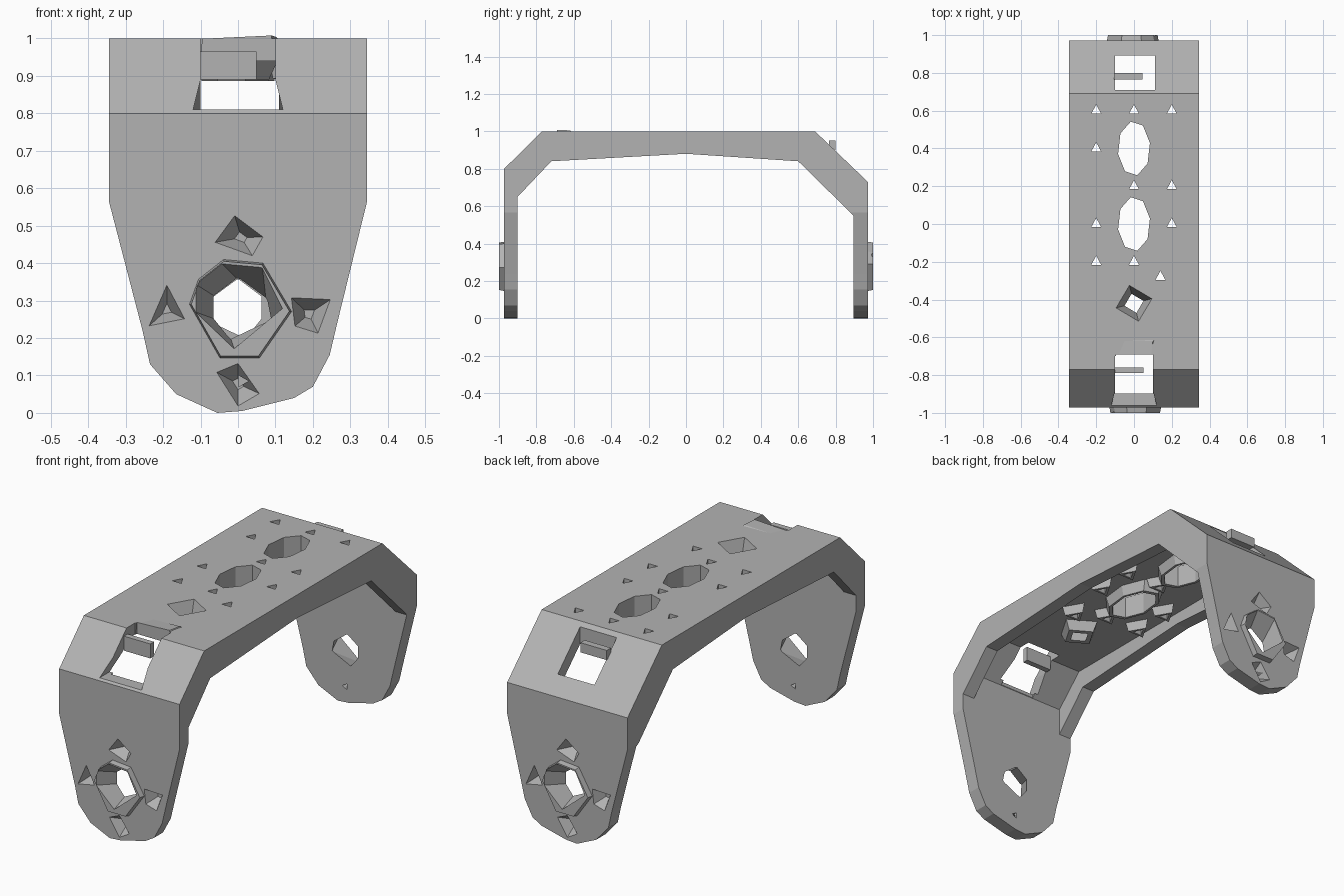
import bpy, math
from mathutils import Vector

cube = bpy.data.objects.get("Cube")
if cube:
    bpy.data.objects.remove(cube, do_unlink=True)

grey = bpy.data.materials.new("mid grey")
grey.use_nodes = True
COLOUR = (0.45, 0.45, 0.45, 1)
grey.diffuse_color = COLOUR
grey.node_tree.nodes["Principled BSDF"].inputs["Base Color"].default_value = COLOUR


def loft(name, ring_a, ring_b):
    """Closed solid between two rings with the same number of points."""
    n = len(ring_a)
    faces = [tuple(range(n))[::-1], tuple(range(n, 2 * n))]
    faces += [(i, (i + 1) % n, n + (i + 1) % n, n + i) for i in range(n)]
    mesh = bpy.data.meshes.new(name)
    mesh.from_pydata(list(ring_a) + list(ring_b), [], faces)
    mesh.materials.append(grey)
    obj = bpy.data.objects.new(name, mesh)
    bpy.context.collection.objects.link(obj)
    bpy.context.view_layer.objects.active = obj
    for o in bpy.context.selected_objects:
        o.select_set(False)
    obj.select_set(True)
    bpy.ops.object.mode_set(mode="EDIT")
    bpy.ops.mesh.select_all(action="SELECT")
    bpy.ops.mesh.normals_make_consistent(inside=False)
    bpy.ops.object.mode_set(mode="OBJECT")
    return obj


def upright(name, ring_a, z_a, ring_b, z_b):
    return loft(name, [(*p, z_a) for p in ring_a], [(*p, z_b) for p in ring_b])


def box(name, lo, hi):
    ring = [(lo[0], lo[1]), (hi[0], lo[1]), (hi[0], hi[1]), (lo[0], hi[1])]
    return upright(name, ring, lo[2], ring, hi[2])


def swept(name, profile, half):
    return loft(name, [(-half, y, z) for y, z in profile], [(half, y, z) for y, z in profile])


def combine(target, tool, operation="DIFFERENCE"):
    """Apply a boolean and discard the tool."""
    tool.hide_render = True
    mod = target.modifiers.new("cut", "BOOLEAN")
    mod.operation, mod.solver, mod.object = operation, "EXACT", tool
    bpy.context.view_layer.objects.active = target
    bpy.ops.object.modifier_apply(modifier=mod.name)
    bpy.data.objects.remove(tool, do_unlink=True)


def oval(cx, cy, rx, ry, sides, turn=0.0):
    angles = [turn + math.tau * i / sides for i in range(sides)]
    return [(cx + rx * math.cos(a), cy + ry * math.sin(a)) for a in angles]


def shrink(ring, factor):
    c = sum((Vector(p) for p in ring), Vector((0, 0))) / len(ring)
    return [tuple(c + (Vector(p) - c) * factor) for p in ring]


def on_arm(name, side, ring_a, depth_a, ring_b, depth_b):
    """Loft through an arm; side -1 is the front, +1 is the front turned half round."""
    place = lambda ring, d: [(-side * x, side * d, z) for x, z in ring]
    return loft(name, place(ring_a, depth_a), place(ring_b, depth_b))


# Bent strip: side profile swept across the width
bracket = swept("bracket", [(-.972, -.1), (-.972, .8), (-.77, 1), (.69, 1), (.972, .73),
                            (.972, -.1), (.895, -.1), (.895, .55), (.6, .84), (0, .88),
                            (-.72, .84), (-.9, .65), (-.9, -.1)], .345)

# Rounded, tapering arm ends
outline = [(-.346, 1.1), (-.346, .57), (-.255, .22), (-.235, .13), (-.165, .05), (-.055, 0),
           (.01, .005), (.15, .04), (.2, .07), (.245, .155), (.265, .24), (.346, .57), (.346, 1.1)]
combine(bracket, on_arm("outline", -1, outline, -2, outline, 2), "INTERSECT")

# Hollow inside the top and both bends, leaving a rib along each edge
combine(bracket, swept("hollow", [(-.9, .4), (-.9, .79), (-.75, .94), (.66, .94),
                                  (.895, .715), (.895, .4)], .275))

# Windows through the two bends, narrowing upward at the front
front_window = [(-.12, .81), (.12, .81), (.1, .89), (.1, 1.1), (-.09, 1.1), (-.1, .89)]
combine(bracket, on_arm("front_window", -1, front_window, .69, front_window, 1.1))
combine(bracket, box("front_window_foot", (-.1, -.898, .7), (.1, -.7, 1.1)))
combine(bracket, box("back_window", (-.1, .71, .7), (.11, .893, 1.1)))

# Bosses under the screw holes, slots and tapered hole
screws = [(-.2, .6), (0, .6), (.2, .6), (-.2, .4), (0, .2), (.2, .2),
          (-.2, 0), (.2, 0), (-.2, -.2), (0, -.2), (.14, -.28)]
slots = [oval(0, y, .086, .145, 8, .2) for y in (0, .4)]
well = oval(0, -.42, .1, .1, 4, .25)
for x, y in screws:
    foot = oval(x, y, .072, .072, 3, math.pi / 2)
    combine(bracket, upright("screw_boss", shrink(foot, .75), .893, foot, .96), "UNION")
for slot in slots:
    combine(bracket, upright("slot_collar", shrink(slot, 1.15), .886, shrink(slot, 1.35), .961), "UNION")
combine(bracket, upright("well_boss", shrink(well, .85), .89, shrink(well, 1.2), .962), "UNION")

# Oval slots and the tapered hole in the top plate
for slot in slots:
    combine(bracket, upright("slot", slot, .8, slot, 1.1))
combine(bracket, upright("well", shrink(well, .5), .885, well, 1.005))

# Small screw holes
for x, y in screws:
    hole = oval(x, y, .03, .032, 3, math.pi / 2)
    combine(bracket, upright("screw_hole", hole, .8, hole, 1.1))

# Pivot collar, pivot hole and four pockets on each arm
collar = [(-.135, .29), (-.11, .36), (-.04, .415), (.07, .405), (.15, .27), (.06, .14), (-.05, .14)]
mouth = [(-.115, .27), (-.115, .345), (-.045, .4), (.065, .39), (.12, .28), (-.01, .17)]
throat = [(-.06, .25), (-.06, .31), (0, .355), (.075, .3), (.085, .25), (-.02, .2)]
pockets = [[(-.01, .53), (.07, .47), (.04, .417), (-.065, .455)],
           [(-.19, .345), (-.14, .25), (-.24, .23)],
           [(.14, .31), (.25, .305), (.215, .21), (.15, .23)],
           [(-.06, .11), (0, .135), (.06, .05), (0, .015)]]
for side in (-1, 1):
    combine(bracket, on_arm("collar", side, collar, .94, shrink(collar, .92), 1), "UNION")
    combine(bracket, on_arm("pivot_hole", side, throat, .89, mouth, 1.005))
    for ring in pockets:
        combine(bracket, on_arm("pocket", side, shrink(ring, .25), .91, ring, .977))
    pin = oval(.01, .085, .018, .018, 3)
    combine(bracket, on_arm("pin_hole", side, pin, .85, pin, 1.1))

# Short tongues reaching across the windows
box("front_tongue", (-.1, -.79, .89), (.05, -.76, .965))
box("back_tongue", (-.105, .765, .9), (.045, .8, .95))
# Raised lip on the top beside the front window
loft("top_lip", [(-.08, -.69, .99), (.09, -.69, .99), (.12, -.6, .99), (-.05, -.6, .99)],
     [(-.08, -.69, 1.0), (.09, -.69, 1.008), (.1, -.62, 1.005), (-.05, -.62, 1.0)])
